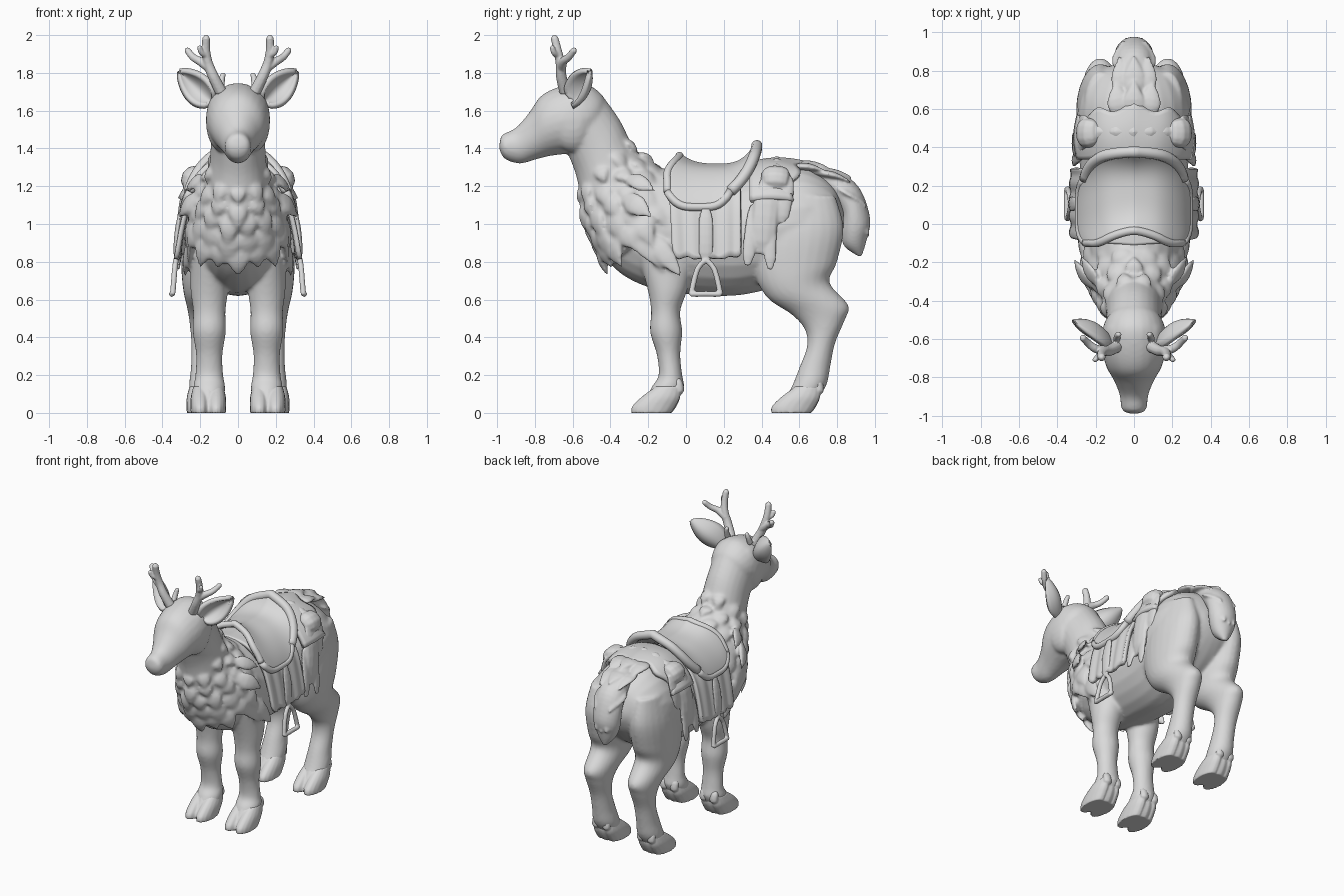
import bpy, bmesh
from math import sin, cos, pi, radians
from mathutils import Vector as V

if "Cube" in bpy.data.objects:
    bpy.data.objects.remove(bpy.data.objects["Cube"])

grey = bpy.data.materials.new("light_grey")
grey.use_nodes = True
grey.diffuse_color = (0.7, 0.7, 0.7, 1)
grey.node_tree.nodes["Principled BSDF"].inputs["Base Color"].default_value = (0.7, 0.7, 0.7, 1)


def at(points, t):
    """Smooth point at parameter t along a list of tuples."""
    last = len(points) - 1
    t = min(max(t, 0), last)
    i = min(int(t), last - 1)
    f = t - i
    p0, p1, p2, p3 = (points[min(max(k, 0), last)] for k in range(i - 1, i + 3))
    return [b + f / 2 * (c - a + f * (2*a - 5*b + 4*c - d + f * (3*(b - c) + d - a)))
            for a, b, c, d in zip(p0, p1, p2, p3)]


def spread(points, n=5):
    return [at(points, k / n) for k in range((len(points) - 1) * n + 1)]


def skin(bm, rings):
    rows = [[bm.verts.new(p) for p in ring] for ring in rings]
    n = len(rows[0])
    for a, b in zip(rows, rows[1:]):
        for k in range(n):
            bm.faces.new((a[k], a[(k + 1) % n], b[(k + 1) % n], b[k]))
    bm.faces.new(rows[0][::-1])
    bm.faces.new(rows[-1])


def oval(section, angle, x=0):
    """Point on an oval spanning two side-profile points."""
    ya, za, yb, zb, rx = section
    c = cos(angle)
    return V((x + rx * sin(angle), (ya + yb) / 2 + (ya - yb) / 2 * c,
              (za + zb) / 2 + (za - zb) / 2 * c))


def loft(bm, sections, x=0, sides=24):
    skin(bm, [[oval(s, 2 * pi * k / sides, x) for k in range(sides)] for s in spread(sections)])


def tube(bm, points, radii, ref=(0, 1, 0), flat=1.0, sides=10):
    pts = [V(p) for p in points]
    rings = []
    for i, p in enumerate(pts):
        t = pts[min(i + 1, len(pts) - 1)] - pts[max(i - 1, 0)]
        u = t.cross(V(ref)).normalized()
        w = u.cross(t).normalized()
        rings.append([p + radii[i] * (u * cos(2*pi*k/sides) + w * sin(2*pi*k/sides) * flat)
                      for k in range(sides)])
    skin(bm, rings)


def leaf(bm, base, tip, width, out, flat=0.35, blunt=False):
    """Flattened lock of fur or hanging strap."""
    base, tip, out = V(base), V(tip), V(out).normalized()
    shape = (0.6, 0.9, 1, 1, 1, 0.95, 0.5) if blunt else (0.3, 0.75, 1, 0.95, 0.7, 0.35, 0.04)
    pts = [base.lerp(tip, k / 6) + out * width * 0.25 * sin(pi * k / 6) for k in range(7)]
    tube(bm, pts, [width * s for s in shape], out, flat)


def finish(name, bm, thick=0):
    bmesh.ops.recalc_face_normals(bm, faces=bm.faces)
    mesh = bpy.data.meshes.new(name)
    bm.to_mesh(mesh)
    bm.free()
    for p in mesh.polygons:
        p.use_smooth = True
    mesh.materials.append(grey)
    ob = bpy.data.objects.new(name, mesh)
    bpy.context.collection.objects.link(ob)
    if thick:
        m = ob.modifiers.new("Thickness", 'SOLIDIFY')
        m.thickness, m.offset = thick, 0
    return ob


def fuse(ob, voxel, rounds):
    """Melt overlapping shells into one soft skin."""
    m = ob.modifiers.new("Fuse", 'REMESH')
    m.mode, m.voxel_size, m.use_smooth_shade = 'VOXEL', voxel, True
    m = ob.modifiers.new("Relax", 'SMOOTH')
    m.factor, m.iterations = 0.5, rounds


def sheet(name, f, nu, nv, thick):
    """Grid surface from f(u, v), u in 0..1 and v in -1..1."""
    bm = bmesh.new()
    g = [[bm.verts.new(f(i / nu, 2 * j / nv - 1)) for j in range(nv + 1)] for i in range(nu + 1)]
    for i in range(nu):
        for j in range(nv):
            bm.faces.new((g[i][j], g[i + 1][j], g[i + 1][j + 1], g[i][j + 1]))
    return finish(name, bm, thick)


# Body: torso, neck, head, legs and mane fused into one skin
torso = [(-.50, .92, -.50, 1.1, .08), (-.44, .83, -.44, 1.22, .15), (-.32, .72, -.32, 1.32, .205),
         (-.15, .65, -.15, 1.30, .25), (.05, .625, .05, 1.27, .27), (.25, .62, .25, 1.26, .28),
         (.42, .65, .42, 1.28, .29), (.58, .70, .58, 1.31, .295), (.70, .78, .70, 1.27, .265),
         (.79, .88, .79, 1.19, .20), (.835, .97, .835, 1.08, .09)]
neck = [(-.62, 1.36, -.45, 1.69, .145), (-.58, 1.25, -.35, 1.55, .145), (-.555, 1.12, -.26, 1.38, .16),
        (-.515, .97, -.14, 1.30, .205), (-.405, .79, 0, 1.1, .25)]
head = [(-.99, 1.40, -.985, 1.44, .03), (-.96, 1.345, -.97, 1.475, .064), (-.88, 1.32, -.90, 1.51, .075),
        (-.80, 1.34, -.83, 1.59, .105), (-.72, 1.36, -.765, 1.68, .145), (-.64, 1.37, -.66, 1.73, .168),
        (-.56, 1.38, -.54, 1.745, .165), (-.50, 1.44, -.45, 1.69, .13), (-.45, 1.5, -.41, 1.62, .06)]
cheek = [(-.71, 1.45, -.73, 1.61, .045), (-.64, 1.39, -.66, 1.69, .08), (-.56, 1.39, -.54, 1.71, .08),
         (-.50, 1.47, -.48, 1.64, .04)]
foreleg = [(-.26, .85, .05, .85, .10), (-.205, .66, .01, .66, .10), (-.185, .54, -.03, .54, .086),
           (-.19, .43, -.02, .43, .088), (-.155, .31, -.03, .31, .07), (-.145, .2, -.02, .2, .074),
           (-.18, .14, -.01, .14, .084), (-.21, .08, -.04, .08, .08)]
hindleg = [(.42, 1.15, .79, 1.15, .08), (.36, .95, .835, .98, .122), (.36, .75, .80, .80, .125),
           (.43, .61, .76, .69, .115), (.56, .52, .86, .57, .092), (.63, .44, .84, .49, .08),
           (.64, .35, .79, .37, .072), (.60, .24, .765, .25, .074), (.565, .15, .745, .15, .084),
           (.53, .08, .70, .08, .08)]
bm = bmesh.new()
for part in (torso, neck, head):
    loft(bm, part)
for s in (1, -1):
    loft(bm, cheek, .085 * s)
    loft(bm, foreleg, .152 * s)
    loft(bm, hindleg, .175 * s)

# Mane locks, rooted in the skin with raised tips
for row, (t, reach, count, limit) in enumerate(((1.45, .6, 10, 180), (2.0, .7, 11, 180), (2.5, .75, 12, 160),
                                                (2.95, .85, 12, 140), (3.35, .9, 11, 115))):
    for k in range(count):
        a = radians(limit) * (2 * (k + .5 * (row % 2 == 0) * (limit == 180)) / (count - 1) - 1)
        s2 = at(neck, t + reach)
        tip = oval(s2, a)
        out = (tip - V((0, (s2[0] + s2[2]) / 2, (s2[1] + s2[3]) / 2))).normalized()
        base = oval(at(neck, t), a) - out * .024
        tip += out * .016 + (tip - base) * max(0, t + reach - 4)
        tip.z -= .035 * (k % 2)
        leaf(bm, base, tip, .042 + .006 * row, out, .38)
for s in (1, -1):
    leaf(bm, (s * .24, -.2, .95), (s * .28, 0, .69), .055, (s, 0, 0))
    leaf(bm, (s * .22, -.32, 1.0), (s * .26, -.12, .75), .055, (s, 0, 0))
    leaf(bm, (s * .18, -.32, 1.25), (s * .28, -.15, 1.17), .05, (s, 0, .4))
    leaf(bm, (s * .21, -.33, 1.15), (s * .315, -.17, 1.03), .06, (s, 0, 0))
fuse(finish("body", bm), 0.011, 6)

# Cloven hooves: two toes on a solid heel, with dewclaws
toe = [(-.29, 0, -.08, 0, .05), (-.285, .035, -.055, .035, .052), (-.235, .085, -.03, .085, .05),
       (-.16, .14, -.03, .14, .036)]
heel = [(-.255, 0, -.075, 0, .06), (-.25, .035, -.05, .035, .065), (-.215, .085, -.03, .085, .07),
        (-.17, .15, -.03, .15, .06)]
for s, side in ((1, "left"), (-1, "right")):
    for end, x, dy in (("front", .157, 0), ("rear", .178, .74)):
        bm = bmesh.new()
        for part, dx in ((toe, -.043), (toe, .043), (heel, 0)):
            loft(bm, [(a + dy, b, c + dy, d, r) for a, b, c, d, r in part], s * x + dx, 16)
        for k in (-1, 1):
            leaf(bm, (s*x + k*.04, dy - .05, .18), (s*x + k*.04, dy - .035, .10), .03, (0, 1, 0), .8, True)
        fuse(finish(f"{side}_{end}_hoof", bm), 0.006, 3)

    # Cupped ears facing forward
    def ear(u, v, s=s):
        w = .074 * (sin(pi * u ** 0.8) ** 0.7 if 0 < u < 1 else 0) + .012 * (1 - u)
        p = V((.13, -.595, 1.645)).lerp(V((.312, -.51, 1.81)), u)
        p += V((.55, .35, -.72)) * v * w + V((.3, -1, 0)) * (v * v * w * .8 - .03 * sin(pi * u))
        return V((p.x * s, p.y, p.z))
    sheet(f"{side}_ear", ear, 14, 10, .028)

    # Branching antlers
    bm = bmesh.new()
    for path, r in (([(.09, -.64, 1.70), (.13, -.66, 1.78), (.158, -.665, 1.85), (.17, -.68, 1.92), (.168, -.70, 2.0)], .032),
                    ([(.145, -.66, 1.82), (.20, -.65, 1.86), (.24, -.62, 1.885), (.275, -.585, 1.93)], .026),
                    ([(.165, -.675, 1.89), (.195, -.70, 1.91), (.205, -.71, 1.945)], .019),
                    ([(.09, -.60, 1.72), (.085, -.58, 1.77), (.075, -.575, 1.80)], .02)):
        pts = [(s * x, y, z) for x, y, z in spread(path, 4)]
        n = len(pts)
        tube(bm, pts, [r * (1 - .4 * k / n) if k < n - 1 else r * .25 for k in range(n)], (0, 1, 0.2))
    fuse(finish(f"{side}_antler", bm), 0.005, 3)

# Tail with croup locks
bm = bmesh.new()
loft(bm, [(.60, 1.22, .64, 1.32, .05), (.74, 1.16, .79, 1.285, .085), (.82, 1.05, .915, 1.195, .10),
          (.82, .95, .975, 1.03, .095), (.84, .88, .955, .91, .065), (.91, .83, .93, .83, .015)])
for s in (-1, 0, 1):
    leaf(bm, (s * .07, .55, 1.30), (s * .10, .75, 1.275 + .03 * (s == 0)), .06, (0, 0, 1))
    leaf(bm, (s * .05, .66, 1.27), (s * .08, .88, 1.22 + .03 * (s == 0)), .06, (0, .3, 1))
    leaf(bm, (s * .06, .78, 1.21), (s * .06, .96, 1.09), .055, (s * .5, 1, 1))
    leaf(bm, (s * .05, .86, 1.10), (s * .04, .975, .93), .05, (s, 1, .3))
fuse(finish("tail", bm), 0.008, 4)

# Saddle gear draped over the back
across = [(0, 1.275), (.11, 1.255), (.19, 1.195), (.25, 1.10), (.285, .97), (.312, .82)]


def drape(v, y, lift=0.0):
    x, z = at(across, 5 * abs(v))
    n = V((x, 0, z - .95)).normalized()
    return V(((x + n.x * lift) * (1 if v > 0 else -1), y, z + n.z * lift))


def seat(u, v):
    q = abs(v)
    front = -.035 - .065 * sin(pi * min(q, .8) * .7) ** 2
    back = .375 - .11 * q ** 2 - .03 * q ** 6
    rise = (.055 if u < .5 else .11) * abs(2 * u - 1) ** 3 * (1 - .9 * q)
    return drape(v * (.64 - .13 * abs(2 * u - 1) ** 4), front + (back - front) * u, .03 + rise)


def blanket(u, v):
    q = abs(v)
    hem = 1 - .07 * abs(2 * u - 1) ** 6 + .02 * sin(u * 21)
    return drape(v * hem, -.11 + .40 * u + .04 * q * (1 - u), .012 + .005 * q * sin(u * 26))


sheet("saddle_blanket", blanket, 32, 40, .025)
sheet("saddle_seat", seat, 20, 36, .03)
bm = bmesh.new()
for u, r in ((0, .022), (1, .03)):
    tube(bm, [seat(u, k / 18 - 1) for k in range(37)], [r] * 37)
for s in (-1, 1):
    tube(bm, [seat(k / 16, s) for k in range(17)], [.022] * 17, (0, 0, 1))
finish("saddle_rim", bm)

# Rear pack: cloth, bedroll, pouches and hanging straps
sheet("pack_cloth", lambda u, v: drape(v * .6, .34 + (.28 - .07 * abs(v) + .02 * cos(v * 12)) * u,
      .04 + .02 * sin(pi * u)), 10, 30, .035)
bm = bmesh.new()
tube(bm, [drape(k / 12 * .42, .48, .04) for k in range(-12, 13)], [.04 + .006 * cos(k * 1.6) for k in range(25)])
for s in (1, -1):
    leaf(bm, (s * .22, .41, 1.23), (s * .22, .54, 1.225), .074, (s, 0, 1), .9, True)
    for (x0, y0, top), (x1, y1, low), w in (((.255, .44, 1.24), (.295, .40, .84), .072),
                                            ((.27, .36, 1.10), (.315, .325, .78), .036),
                                            ((.275, .45, 1.10), (.315, .445, .76), .034),
                                            ((.25, .54, 1.25), (.285, .50, 1.0), .045)):
        leaf(bm, (s * x0, y0, top), (s * x1, y1, low), w, (s, 0, .1), .4, True)
fuse(finish("pack_and_straps", bm), 0.008, 3)

# Stirrups on their leathers
for s, side in ((1, "left"), (-1, "right")):
    bm = bmesh.new()
    loop = [(.328, .105, .81), (.335, .06, .76), (.345, .03, .64), (.35, .035, .63), (.35, .105, .63),
            (.35, .175, .63), (.345, .18, .64), (.335, .15, .76), (.328, .105, .81)]
    pts = spread(loop, 3)
    tube(bm, [(s * x, y, z) for x, y, z in pts], [.015] * len(pts), (1, 0, 0))
    leaf(bm, (s * .30, .105, 1.08), (s * .328, .105, .80), .04, (s, 0, 0), .35, True)
    fuse(finish(f"{side}_stirrup", bm), 0.005, 2)
